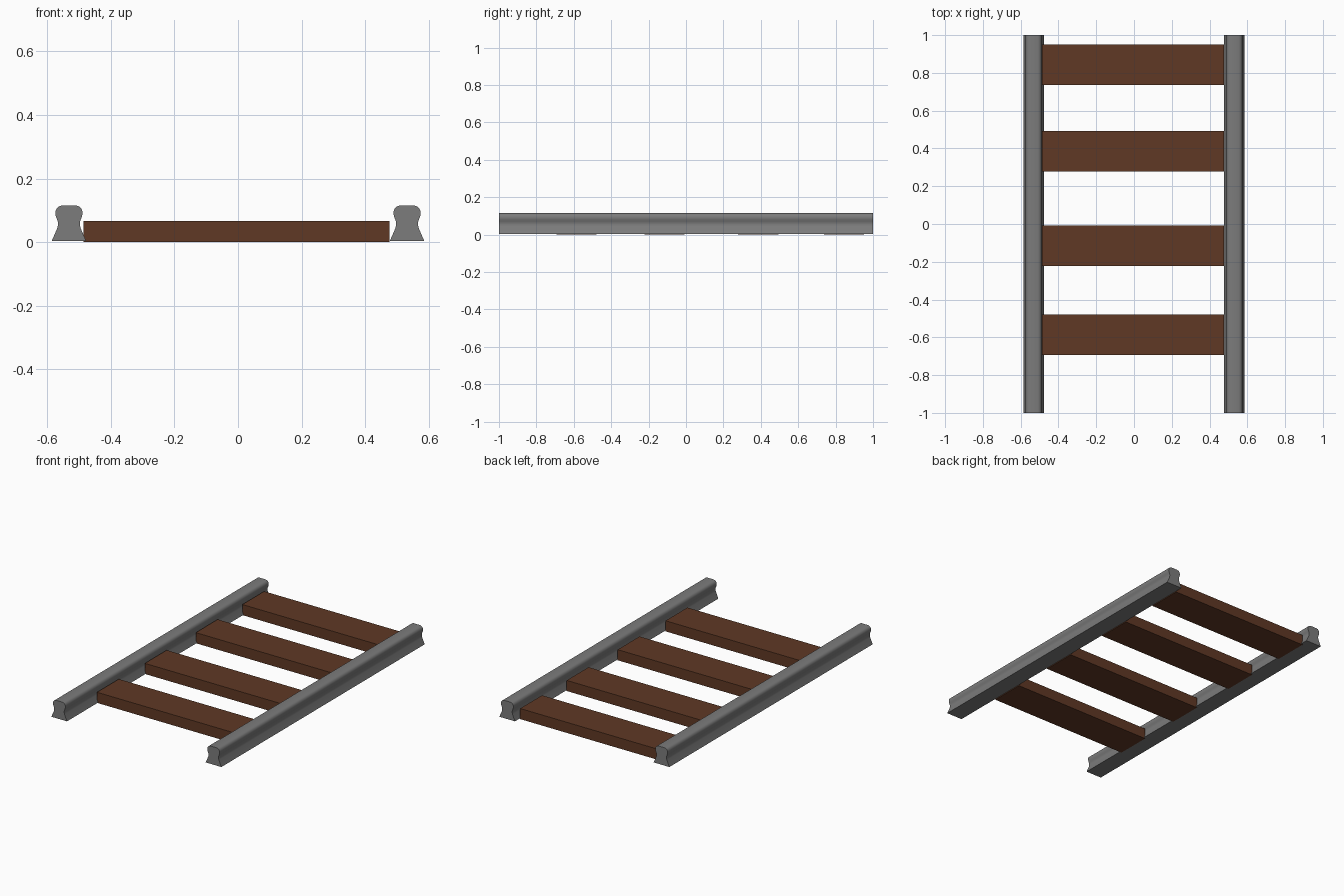
import bpy, bmesh, math

if "Cube" in bpy.data.objects:
    bpy.data.objects.remove(bpy.data.objects["Cube"])

def material(name, color):
    m = bpy.data.materials.new(name)
    m.diffuse_color = color
    m.use_nodes = True
    m.node_tree.nodes["Principled BSDF"].inputs["Base Color"].default_value = m.diffuse_color
    return m

wood = material("brown_wood", (0.115, 0.04, 0.018, 1))
steel = material("grey_steel", (0.2, 0.2, 0.2, 1))

def finish(bm, name, mat):
    bmesh.ops.recalc_face_normals(bm, faces=bm.faces)
    me = bpy.data.meshes.new(name)
    bm.to_mesh(me)
    bm.free()
    me.materials.append(mat)
    ob = bpy.data.objects.new(name, me)
    bpy.context.collection.objects.link(ob)
    return ob

# Half cross-section of a rail (offset from its centre line, height)
half = [(0.054, 0.004), (0.037, 0.043), (0.0345, 0.053), (0.0345, 0.062),
        (0.037, 0.071), (0.041, 0.080), (0.0425, 0.088), (0.042, 0.098),
        (0.038, 0.107), (0.032, 0.112), (0.023, 0.115)]
section = half + [(-x, z) for x, z in reversed(half)]

# Rails: section extruded along the full length
for name, cx in (("left_rail", -0.5315), ("right_rail", 0.5315)):
    bm = bmesh.new()
    face = bm.faces.new([bm.verts.new((cx + x, -1, z)) for x, z in section])
    ext = bmesh.ops.extrude_face_region(bm, geom=[face], use_keep_orig=True)
    bmesh.ops.translate(bm, vec=(0, 2, 0),
                        verts=[g for g in ext["geom"] if isinstance(g, bmesh.types.BMVert)])
    rail = finish(bm, name, steel)
    bpy.context.view_layer.objects.active = rail
    rail.select_set(True)
    bpy.ops.object.shade_smooth_by_angle(angle=math.radians(35))
    rail.select_set(False)

# Sleepers: plain wooden beams between the rails
for i, cy in enumerate((-0.586, -0.115, 0.386, 0.844)):
    bm = bmesh.new()
    bmesh.ops.create_cube(bm, size=1)
    bmesh.ops.scale(bm, vec=(0.962, 0.215, 0.066), verts=bm.verts)
    bmesh.ops.translate(bm, vec=(-0.005, cy, 0.033), verts=bm.verts)
    finish(bm, f"sleeper_{i + 1}", wood)
